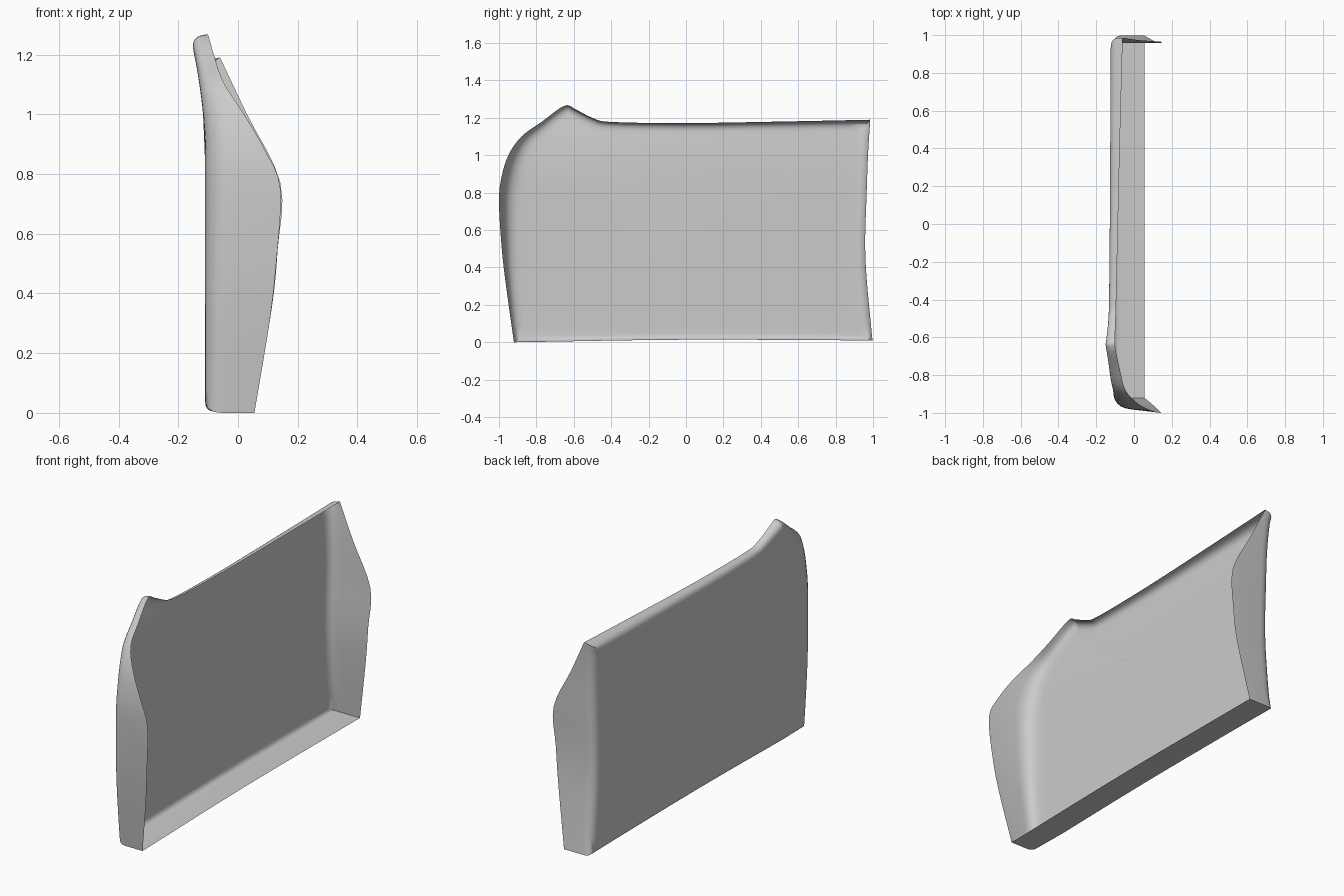
import bpy
import bmesh
from mathutils import Vector

default = bpy.data.objects.get("Cube")
if default:
    bpy.data.objects.remove(default)

# Rim stations: y, z, x of the open edge, fillet radius, flare of the flange
FRONT_AND_TOP = [
    (-.92, 0, .055, .06, 0), (-.962, .3, .105, .07, .01), (-.985, .5, .128, .08, .02),
    (-1, .75, .142, .09, .03), (-.987, .88, .09, .09, .03), (-.95, 1, .02, .08, .03),
    (-.88, 1.1, -.045, .07, .02), (-.77, 1.18, -.075, .06, .01), (-.65, 1.265, -.1, .05, .01),
    (-.59, 1.245, -.1, .05, .01), (-.5, 1.2, -.097, .05, .01), (-.4, 1.178, -.094, .045, .01),
    (0, 1.172, -.085, .045, .01), (.5, 1.18, -.073, .045, .01), (.985, 1.19, -.06, .045, .01)]
BACK = [
    (.985, 1.19, -.06, .06, 0), (.973, 1, .03, .06, 0), (.965, .77, .142, .06, 0),
    (.958, .55, .133, .06, 0), (.965, .35, .113, .06, 0), (.997, .01, .055, .06, 0)]
BOTTOM = [(.997, .01, .055, .035, 0), (0, .014, .055, .035, 0), (-.92, 0, .055, .035, 0)]


def smooth_path(points, steps=4):
    """Catmull-Rom curve through the stations, with end points kept."""
    p = [Vector(q) for q in points]
    p = [2 * p[0] - p[1]] + p + [2 * p[-1] - p[-2]]
    out = []
    for a, b, c, d in zip(p, p[1:], p[2:], p[3:]):
        for i in range(steps):
            t = i / steps
            out.append(0.5 * (2 * b + (c - a) * t + (2 * a - 5 * b + 4 * c - d) * t ** 2
                              + (3 * b - a - 3 * c + d) * t ** 3))
    return out + [p[-2]]


def inward(path, i):
    """Unit normal of the outline pointing into the panel, in (y, z)."""
    t = path[min(i + 1, len(path) - 1)] - path[max(i - 1, 0)]
    return Vector((t[1], -t[0])).normalized()


def panel_x(y, z):
    """Main sheet: almost flat, leaning outward toward the top."""
    lean = 0.3 * (1 - 0.3 * (y + 0.65))
    return -0.11 - lean * max(0, z - 0.85) ** 2


def sheet_point(yz):
    return Vector((panel_x(*yz), yz[0], yz[1]))


# Collect the outline; a corner adds the insets of both sides that meet there
paths = [smooth_path(s) for s in (FRONT_AND_TOP, BACK, BOTTOM)]
stations = []
for k, path in enumerate(paths):
    before = paths[k - 1]
    for i, s in enumerate(path[:-1]):
        n = inward(path, i)
        inset, flare = n * s[3], n * s[4]
        if i == 0:
            m = inward(before, len(before) - 1)
            inset, flare = inset + m * before[-1][3], flare + m * before[-1][4]
        stations.append((s, inset, flare))

# Cross-section at each station: rim, flange, fillet, then rings on the sheet
CENTRE = Vector((0, 0.6))
sections = []
for s, inset, flare in stations:
    rim = Vector((s[2], s[0], s[1]))
    foot = Vector((s[0], s[1])) + flare
    corner, inner = sheet_point(foot), sheet_point(foot + inset)
    wall = rim - corner
    start = corner + wall * min(s[3] / wall.length, 0.7)
    row = [rim]
    for i in range(7):
        t = i / 6
        row.append(start * (1 - t) ** 2 + corner * 2 * t * (1 - t) + inner * t * t)
    for scale in (.93, .86, .78, .68, .4):
        row.append(sheet_point(CENTRE + (foot + inset - CENTRE) * scale))
    sections.append(row)

# Skin the sections into one open sheet
bm = bmesh.new()
rows = [[bm.verts.new(p) for p in row] for row in sections]
for k, row in enumerate(rows):
    last = rows[k - 1]
    for j in range(len(row) - 1):
        bm.faces.new((last[j], last[j + 1], row[j + 1], row[j]))
bm.faces.new([row[-1] for row in rows])
bmesh.ops.recalc_face_normals(bm, faces=bm.faces)
# The outer skin faces away from the flanges
bm.faces.ensure_lookup_table()
if bm.faces[-1].normal.x > 0:
    bmesh.ops.reverse_faces(bm, faces=bm.faces)

mesh = bpy.data.meshes.new("flanged_panel")
bm.to_mesh(mesh)
bm.free()
panel = bpy.data.objects.new("flanged_panel", mesh)
bpy.context.collection.objects.link(panel)

grey = bpy.data.materials.new("plain_grey")
grey.use_nodes = True
colour = (0.6, 0.6, 0.6, 1)
grey.diffuse_color = colour
grey.node_tree.nodes["Principled BSDF"].inputs["Base Color"].default_value = colour
mesh.materials.append(grey)

bpy.context.view_layer.objects.active = panel
panel.select_set(True)
bpy.ops.object.shade_smooth_by_angle(angle=0.7)
